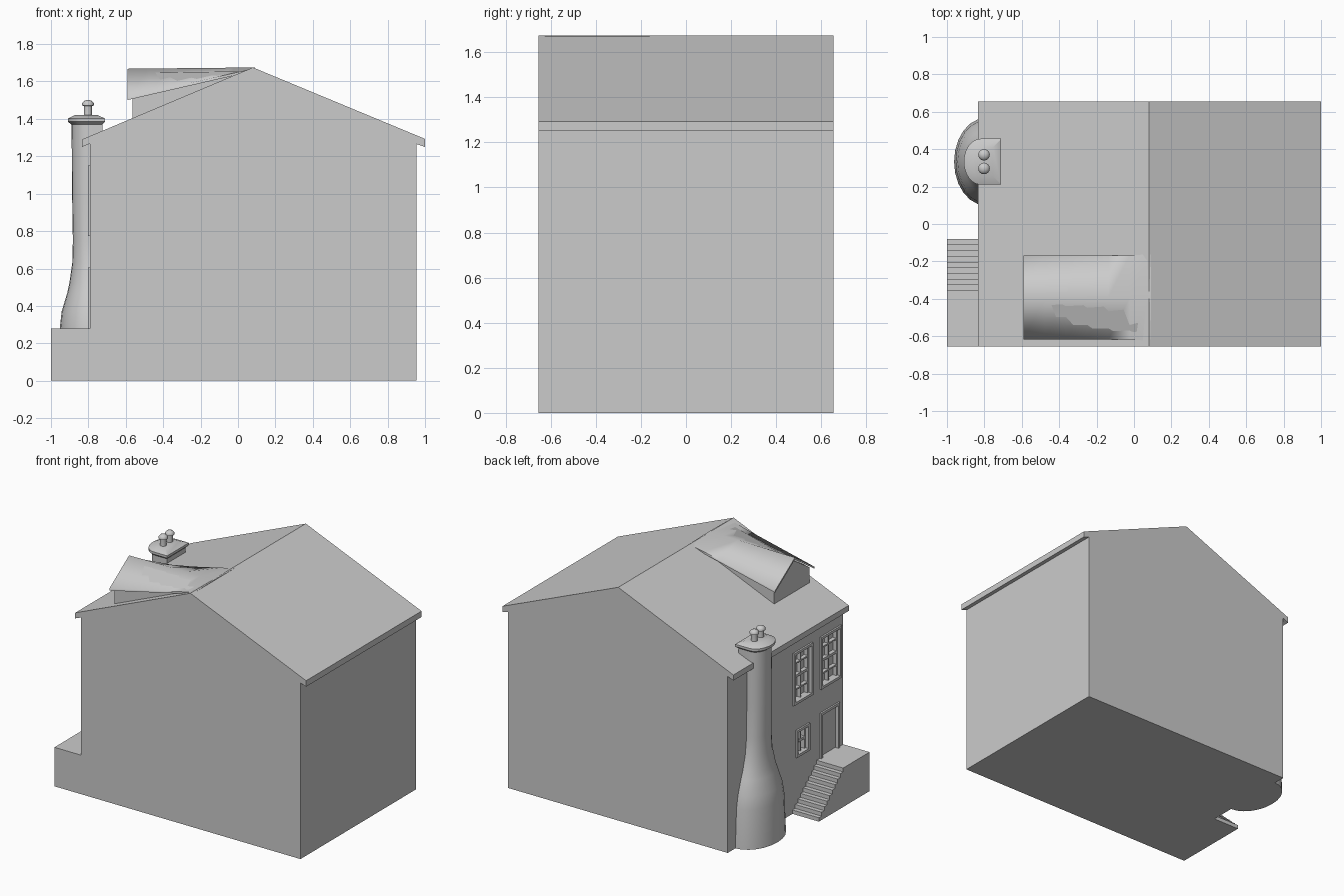
import bpy, bmesh, math
from mathutils import Matrix, Vector

if "Cube" in bpy.data.objects:
    bpy.data.objects.remove(bpy.data.objects["Cube"])

WALL = -0.79   # plane of the decorated wall


def finish(name, bm, smooth=None):
    bmesh.ops.recalc_face_normals(bm, faces=bm.faces)
    me = bpy.data.meshes.new(name)
    bm.to_mesh(me)
    bm.free()
    ob = bpy.data.objects.new(name, me)
    bpy.context.collection.objects.link(ob)
    if smooth:
        bpy.ops.object.select_all(action='DESELECT')
        ob.select_set(True)
        bpy.context.view_layer.objects.active = ob
        bpy.ops.object.shade_smooth_by_angle(angle=math.radians(smooth))
    return ob


def add_box(bm, x, y, z):
    """Box from (low, high) pairs."""
    size = [b - a for a, b in (x, y, z)]
    mid = [(a + b) / 2 for a, b in (x, y, z)]
    bmesh.ops.create_cube(bm, size=1, matrix=Matrix.Translation(mid) @ Matrix.Diagonal((*size, 1)))


def prism(name, points, offset):
    """Extrude a closed outline of 3D points along an offset."""
    bm = bmesh.new()
    face = bm.faces.new([bm.verts.new(p) for p in points])
    ext = bmesh.ops.extrude_face_region(bm, geom=[face], use_keep_orig=True)
    bmesh.ops.translate(bm, vec=Vector(offset),
                        verts=[v for v in ext['geom'] if isinstance(v, bmesh.types.BMVert)])
    return finish(name, bm)


def loft(name, rings, smooth):
    """Skin a stack of equal-length rings and cap both ends."""
    bm = bmesh.new()
    vs = [[bm.verts.new(p) for p in r] for r in rings]
    for a, b in zip(vs, vs[1:]):
        for i in range(len(a)):
            j = (i + 1) % len(a)
            bm.faces.new((a[i], a[j], b[j], b[i]))
    bm.faces.new(vs[0])
    bm.faces.new(vs[-1])
    return finish(name, bm, smooth)


def d_ring(z, back, start, tip, half, n=12, yc=0.333):
    """D-shaped outline: flat at the back, half ellipse towards -x."""
    pts = [(back, yc - half, z), (back, yc + half, z)]
    for i in range(n + 1):
        t = math.pi * i / n
        pts.append((start - (start - tip) * math.sin(t), yc + half * math.cos(t), z))
    return pts


# House body and roof in one gable profile
gable = [(WALL, 0), (0.955, 0), (0.955, 1.265), (1.0, 1.25), (1.0, 1.293),
         (0.08, 1.675), (-0.835, 1.29), (-0.835, 1.25), (WALL, 1.268)]
house = prism("house", [(x, -0.655, z) for x, z in gable], (0, 1.31, 0))

# Openings: name, y range, z range, bar rows
openings = [("upper_window_left", (-0.30, -0.083), (0.775, 1.15), 4),
            ("upper_window_right", (-0.625, -0.39), (0.775, 1.15), 4),
            ("lower_window", (-0.265, -0.115), (0.39, 0.585), 2),
            ("door", (-0.605, -0.39), (0.28, 0.605), 0)]

# Recesses cut into the wall
cut = bmesh.new()
for _, y, z, _ in openings:
    add_box(cut, (WALL - 0.1, WALL + 0.04), y, z)
cutter = finish("recess_cutter", cut)
cutter.hide_render = True
mod = house.modifiers.new("recesses", 'BOOLEAN')
mod.operation, mod.object, mod.solver = 'DIFFERENCE', cutter, 'EXACT'
bpy.context.view_layer.objects.active = house
bpy.ops.object.modifier_apply(modifier="recesses")
bpy.data.objects.remove(cutter)

# Frames, glazing bars and door panel
for name, (y0, y1), (z0, z1), rows in openings:
    bm = bmesh.new()
    w = 0.018
    fx = (WALL - 0.012, WALL + 0.04)
    add_box(bm, fx, (y0, y0 + w), (z0, z1))
    add_box(bm, fx, (y1 - w, y1), (z0, z1))
    add_box(bm, fx, (y0 + w, y1 - w), (z1 - w, z1))
    if rows:
        add_box(bm, fx, (y0 + w, y1 - w), (z0, z0 + w))
        bx = (WALL + 0.012, WALL + 0.04)
        # inner sash border
        s = 0.012
        for a in (y0 + w, y1 - w - s):
            add_box(bm, bx, (a, a + s), (z0 + w, z1 - w))
        ym = (y0 + y1) / 2
        add_box(bm, bx, (ym - 0.005, ym + 0.005), (z0 + w, z1 - w))
        for i in range(1, rows):
            zc = z0 + (z1 - z0) * i / rows
            h = 0.009 if i * 2 == rows else 0.005
            add_box(bm, bx, (y0 + w, y1 - w), (zc - h, zc + h))
    else:
        add_box(bm, (WALL + 0.015, WALL + 0.04), (y0 + w, y1 - w), (z0, z1 - w))
    finish(name + "_frame", bm)

# Porch platform with steps
n, y_top, y_end, h = 10, -0.355, -0.08, 0.28
outline = [(-0.655, 0), (-0.655, h)]
for i in range(n):
    z = h * (n - i) / n
    y = y_top + (y_end - y_top) * i / (n - 1)
    outline += [(y, z), (y, h * (n - i - 1) / n)]
prism("porch_steps", [(-1.0, y, z) for y, z in outline], (1.0 + WALL, 0, 0))

# Chimney stack flaring out to the ground: z, start, tip, half width
stack = [(0, -0.79, -0.962, 0.235), (0.28, -0.79, -0.953, 0.222), (0.37, -0.79, -0.943, 0.205),
         (0.47, -0.79, -0.913, 0.172), (0.52, -0.79, -0.902, 0.152), (0.63, -0.795, -0.886, 0.122),
         (0.75, -0.8, -0.883, 0.108), (1.0, -0.8, -0.887, 0.105), (1.39, -0.8, -0.89, 0.105)]
loft("chimney_stack", [d_ring(z, -0.725, s, t, w) for z, s, t, w in stack], 40)

# Chimney cap
cap = [(1.37, -0.725, -0.89, 0.105), (1.385, -0.71, -0.91, 0.123),
       (1.402, -0.71, -0.91, 0.123), (1.422, -0.755, -0.87, 0.075)]
loft("chimney_cap", [d_ring(z, b, -0.82, t, w) for z, b, t, w in cap], 30)

# Chimney pots
pot = [(0.024, 1.40), (0.021, 1.425), (0.021, 1.468), (0.031, 1.472),
       (0.031, 1.484), (0.022, 1.495), (0.008, 1.501)]
for i, y in enumerate((0.297, 0.37)):
    loft(f"chimney_pot_{i + 1}",
         [[(-0.802 + r * math.cos(k * math.pi / 8), y + r * math.sin(k * math.pi / 8), z)
           for k in range(16)] for r, z in pot], 40)

# Dormer walls: gabled prism tapering into the main roof
yc = -0.393
front = [(yc - 0.2, 1.36), (yc + 0.2, 1.36), (yc + 0.2, 1.515), (yc, 1.645), (yc - 0.2, 1.515)]
back = [(yc - 0.2, 1.60), (yc + 0.2, 1.60), (yc + 0.2, 1.655), (yc, 1.665), (yc - 0.2, 1.655)]
loft("dormer_walls", [[(-0.565, y, z) for y, z in front],
                      [(0.06, y, z) for y, z in back]], 10)

# Dormer roof: pitched at the front, flattening out at the main ridge
rings = []
for i in range(7):
    t = i / 6
    x = -0.59 + 0.68 * t
    eave, top, th = 1.515 + 0.156 * t, 1.668 + 0.007 * t, 0.014
    hw = 0.225 if t < 0.9 else 0.232
    rings.append([(x, yc - hw, eave), (x, yc, top), (x, yc + hw, eave),
                  (x, yc + hw, eave - th), (x, yc, top - th), (x, yc - hw, eave - th)])
loft("dormer_roof", rings, 75)
